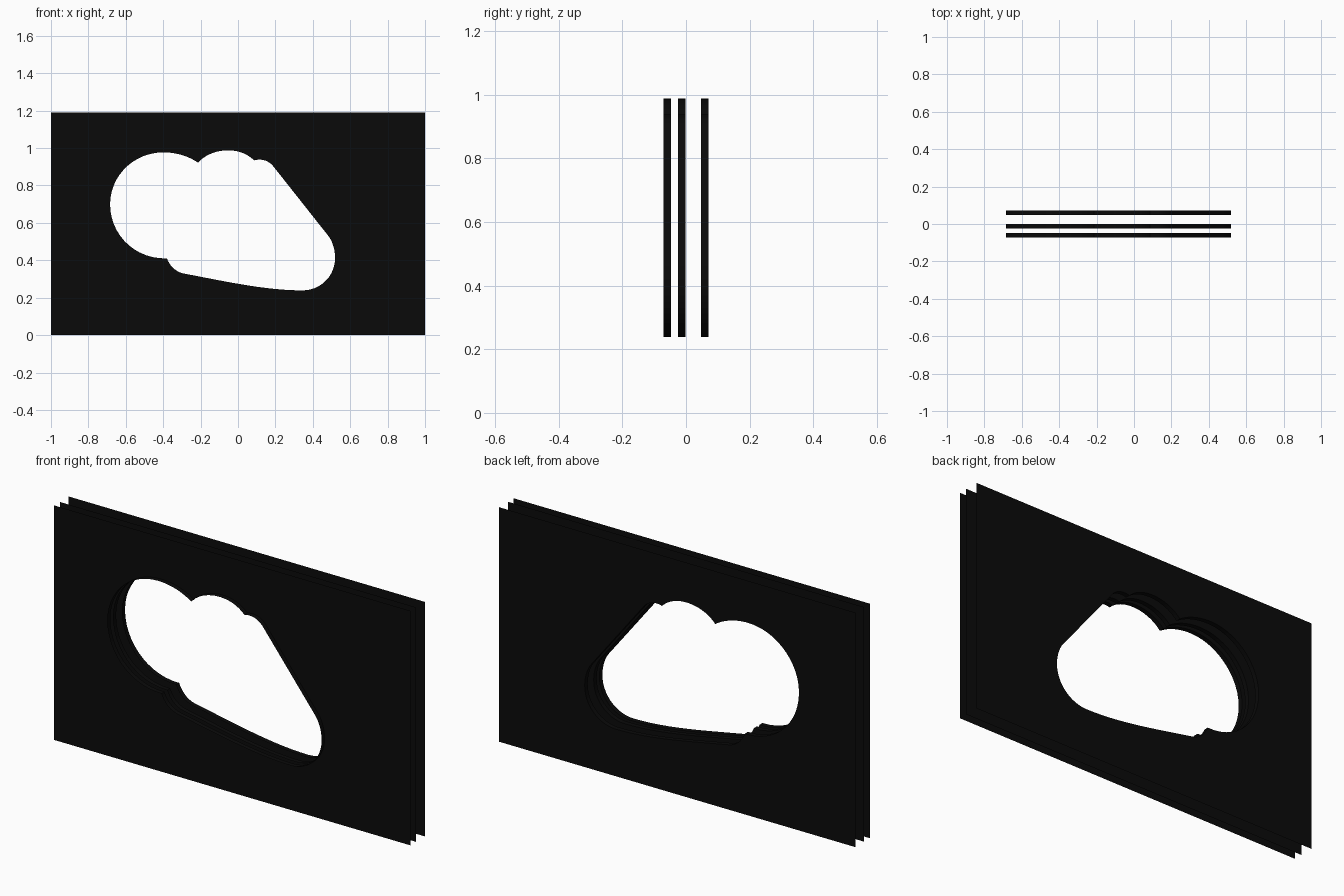
import bpy, bmesh
from mathutils import Vector
from mathutils.geometry import interpolate_bezier

if "Cube" in bpy.data.objects:
    bpy.data.objects.remove(bpy.data.objects["Cube"])

HEIGHT = 1.19
LIP = 0.024

# Cloud-shaped opening in x, z: each entry is (handle, handle, end point)
START = (-.38, .41)
ARCS = [
    ((-.555, .405), (-.684, .54), (-.684, .70)),
    ((-.684, .853), (-.555, .977), (-.40, .977)),
    ((-.33, .977), (-.265, .957), (-.214, .922)),
    ((-.175, .965), (-.115, .988), (-.053, .988)),
    ((0, .988), (.05, .97), (.086, .934)),
    ((.125, .945), (.165, .935), (.193, .897)),
    ((.289, .776), (.385, .654), (.481, .533)),
    ((.507, .50), (.519, .455), (.519, .412)),
    ((.519, .315), (.441, .239), (.345, .239)),
    ((.14, .239), (-.08, .29), (-.289, .329)),
    ((-.33, .337), (-.362, .365), (-.38, .41)),
]


def opening_outline(steps=14):
    points, start = [], START
    for h1, h2, end in ARCS:
        curve = interpolate_bezier(*[Vector((p[0], 0, p[1])) for p in (start, h1, h2, end)], steps)
        points += curve[:-1]
        start = end
    return points


black = bpy.data.materials.new("black")
black.diffuse_color = (0.003, 0.003, 0.003, 1)
black.use_nodes = True
black.node_tree.nodes["Principled BSDF"].inputs["Base Color"].default_value = black.diffuse_color


def add_loop(bm, points, y):
    verts = [bm.verts.new((p[0], y, p[2])) for p in points]
    edges = [bm.edges.new((verts[i - 1], verts[i])) for i in range(len(verts))]
    return verts, edges


def make_sheet(name, y):
    bm = bmesh.new()
    # thin sheet with the opening cut out
    corners = [(-1, 0, 0), (1, 0, 0), (1, 0, HEIGHT), (-1, 0, HEIGHT)]
    _, outer = add_loop(bm, corners, y)
    outline = opening_outline()
    rim, inner = add_loop(bm, outline, y)
    bmesh.ops.triangle_fill(bm, edges=outer + inner, use_beauty=True, normal=(0, -1, 0))
    # lip running forward around the opening
    front = [bm.verts.new((v.co.x, y - LIP, v.co.z)) for v in rim]
    for i in range(len(rim)):
        bm.faces.new((rim[i - 1], rim[i], front[i], front[i - 1]))
    bmesh.ops.recalc_face_normals(bm, faces=bm.faces[:])
    bm.faces.ensure_lookup_table()
    if bm.faces[0].normal.y > 0:
        bmesh.ops.reverse_faces(bm, faces=bm.faces[:])
    mesh = bpy.data.meshes.new(name)
    bm.to_mesh(mesh)
    bm.free()
    mesh.materials.append(black)
    bpy.context.collection.objects.link(bpy.data.objects.new(name, mesh))


for name, y in (("front_sheet", -0.047), ("middle_sheet", -0.001), ("back_sheet", 0.071)):
    make_sheet(name, y)
